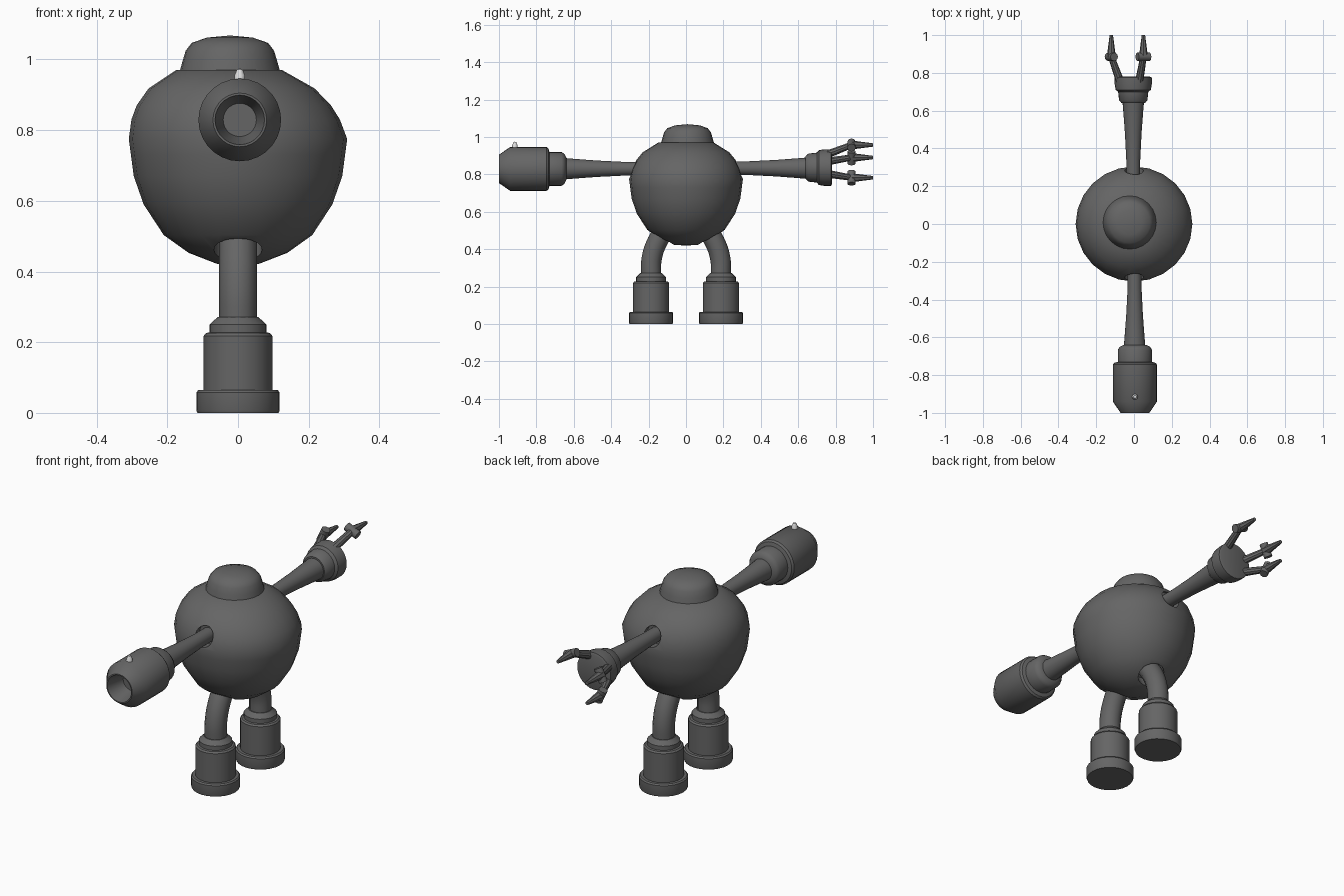
import bpy, bmesh, math
from mathutils import Vector

if "Cube" in bpy.data.objects:
    bpy.data.objects.remove(bpy.data.objects["Cube"])


def material(name, value):
    m = bpy.data.materials.new(name)
    m.use_nodes = True
    colour = (value, value, value, 1)
    m.diffuse_color = colour
    m.node_tree.nodes["Principled BSDF"].inputs["Base Color"].default_value = colour
    return m


DARK = material("dark grey", 0.13)
LIGHT = material("light grey", 0.75)


def finish(obj, mat, angle=35):
    obj.data.materials.clear()
    obj.data.materials.append(mat)
    bpy.ops.object.select_all(action="DESELECT")
    obj.select_set(True)
    bpy.context.view_layer.objects.active = obj
    bpy.ops.object.shade_smooth_by_angle(angle=math.radians(angle))
    return obj


def lathe(name, profile, loc, axis=(0, 0, 1), segs=24, mat=DARK):
    """Revolve (radius, height) points about an axis through loc."""
    bm = bmesh.new()
    rings = []
    for r, h in profile:
        if r == 0:
            rings.append([bm.verts.new((0, 0, h))])
        else:
            rings.append([bm.verts.new((r * math.cos(math.tau * i / segs),
                                        r * math.sin(math.tau * i / segs), h))
                          for i in range(segs)])
    for a, b in zip(rings, rings[1:]):
        for i in range(segs):
            j = (i + 1) % segs
            quad = [a[i % len(a)], a[j % len(a)], b[j % len(b)], b[i % len(b)]]
            bm.faces.new(list(dict.fromkeys(quad)))
    turn = Vector(axis).to_track_quat("Z", "Y").to_matrix()
    for v in bm.verts:
        v.co = turn @ v.co + Vector(loc)
    bmesh.ops.recalc_face_normals(bm, faces=bm.faces)
    mesh = bpy.data.meshes.new(name)
    bm.to_mesh(mesh)
    bm.free()
    obj = bpy.data.objects.new(name, mesh)
    bpy.context.collection.objects.link(obj)
    return finish(obj, mat)


def rod(name, start, end, r0, r1, segs=10):
    d = Vector(end) - Vector(start)
    return lathe(name, [(0, 0), (r0, 0), (r1, d.length), (0, d.length)], start, d, segs)


def tube(name, points, radius):
    curve = bpy.data.curves.new(name, "CURVE")
    curve.dimensions = "3D"
    curve.bevel_depth = radius
    curve.bevel_resolution = 4
    curve.resolution_u = 6
    spline = curve.splines.new("BEZIER")
    spline.bezier_points.add(len(points) - 1)
    for p, co in zip(spline.bezier_points, points):
        p.co = co
        p.handle_left_type = p.handle_right_type = "AUTO"
    obj = bpy.data.objects.new(name, curve)
    bpy.context.collection.objects.link(obj)
    bpy.ops.object.select_all(action="DESELECT")
    obj.select_set(True)
    bpy.context.view_layer.objects.active = obj
    bpy.ops.object.convert(target="MESH")
    return finish(bpy.context.object, DARK)


# Round body with a soft ridge, leaning slightly towards its cap
body = lathe("body", [(0, .42), (.06, .422), (.14, .453), (.21, .503), (.267, .59),
                      (.295, .67), (.303, .73), (.309, .775), (.295, .83), (.275, .87),
                      (.235, .918), (.15, .97), (0, .97)], (0, 0, 0))
for v in body.data.vertices:
    v.co.y *= .985
    if v.co.z > .78:
        v.co.x -= .025 * (v.co.z - .78) / .19

# Sockets cut into the body for the limbs
for side in (-1, 1):
    cuts = [rod("arm_socket_cutter", (0, side * .25, .83), (0, side * .4, .83), .05, .05, 20),
            rod("leg_socket_cutter", (0, side * .1, .52), (0, side * .19, .36), .068, .068, 20)]
    for cut in cuts:
        mod = body.modifiers.new("socket", "BOOLEAN")
        mod.operation = "DIFFERENCE"
        mod.solver = "EXACT"
        mod.object = cut
        bpy.context.view_layer.objects.active = body
        bpy.ops.object.modifier_apply(modifier=mod.name)
        bpy.data.objects.remove(cut)
finish(body, DARK)

# Domed cap
lathe("head_cap", [(0, .95), (.145, .95), (.141, .97), (.134, .995), (.125, 1.025),
                   (.108, 1.047), (.065, 1.062), (0, 1.068)], (-.023, .008, 0))

# Legs and heavy feet, front and back
for side, label in ((-1, "front"), (1, "back")):
    y = side * .187
    tube(label + "_leg", [(0, y, .25), (0, y * .98, .35), (0, y * .82, .44),
                          (0, y * .5, .53)], .054)
    lathe(label + "_foot", [(0, 0), (.115, 0), (.118, .008), (.118, .058), (.112, .065),
                            (.097, .065), (.097, .218), (.09, .226), (.08, .228),
                            (.08, .25), (.057, .272), (0, .272)], (0, y, 0))

# Arms flaring out from the body
ARM = [(0, .22), (.036, .22), (.037, .34), (.044, .48), (.053, .6), (.059, .67), (0, .67)]
lathe("front_arm", ARM, (.003, 0, .83), (0, -1, 0))
lathe("back_arm", ARM, (-.004, 0, .833), (0, 1, 0))

# Cannon with a tapered open bore
lathe("cannon", [(0, .64), (.06, .64), (.08, .65), (.09, .665), (.09, .73), (.109, .735),
                 (.117, .745), (.117, .94), (.076, 1), (.07, 1), (.047, .9), (0, .9)],
      (.005, 0, .829), (0, -1, 0), 28)
lathe("cannon_sight", [(0, .935), (.016, .935), (.015, .955), (.008, .972), (0, .975)],
      (.005, -.915, 0), segs=10, mat=LIGHT)

# Hand cup
lathe("hand", [(0, .64), (.062, .64), (.075, .655), (.08, .7), (.093, .71), (.098, .74),
               (.098, .775), (.088, .78), (0, .77)], (-.004, 0, .836), (0, 1, 0))

# Three jointed fingers: x and z of each tip
centre = Vector((-.004, 0, .836))
for label, x, z in (("upper", .05, .957), ("middle", -.12, .89), ("lower", -.12, .782)):
    tip = Vector((x, 1, z))
    out = Vector((x, 0, z)) - centre
    out.normalize()
    tangent = out.cross(Vector((0, 1, 0)))
    root = centre + out * .075 + Vector((0, .75, 0))
    joint = Vector((x, .885, z))
    rod(label + "_finger_base", root, joint, .022, .017)
    rod(label + "_finger_joint", joint - tangent * .036, joint + tangent * .036, .022, .022, 12)
    rod(label + "_finger_tip", joint, tip, .024, .009, 8)
